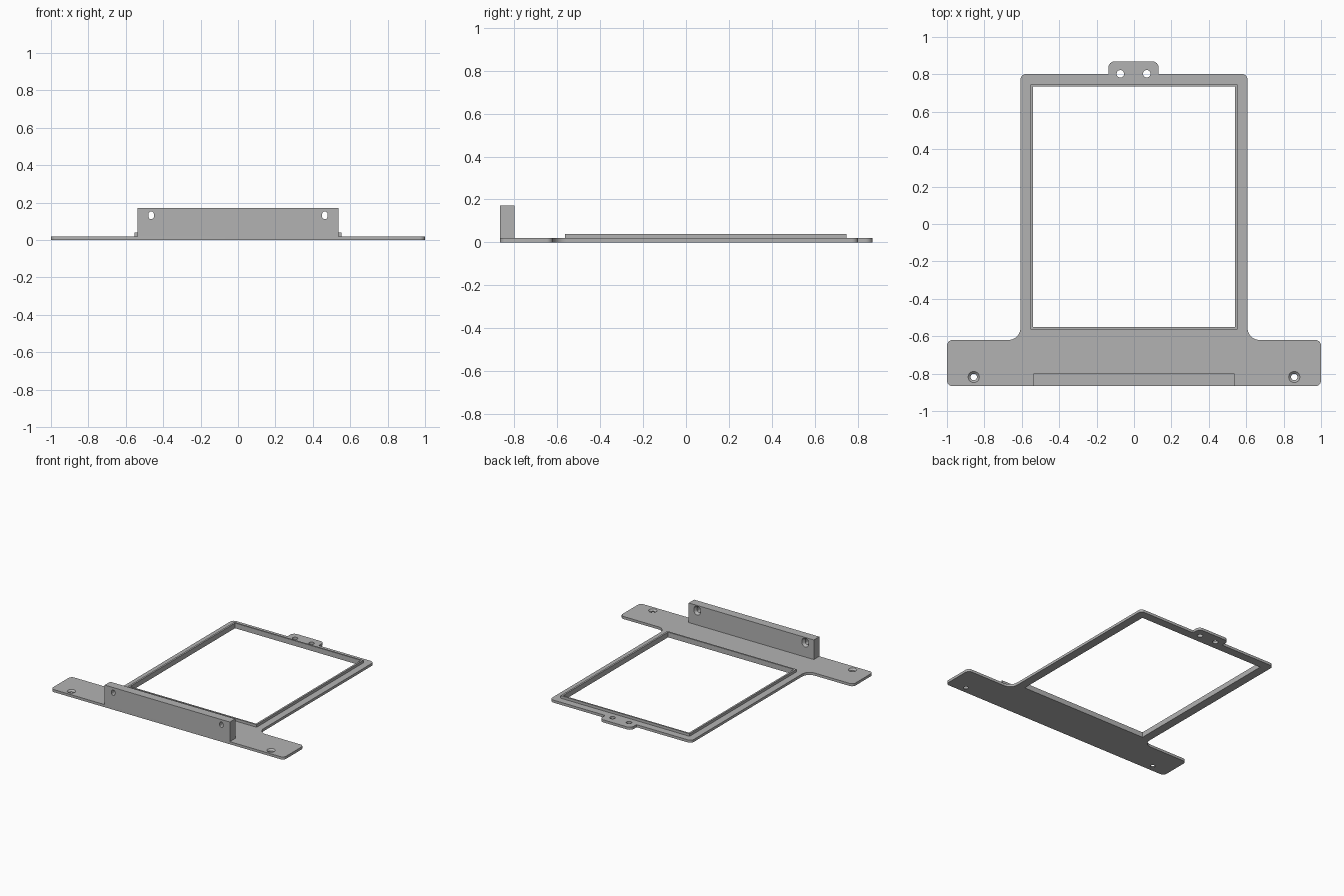
import bpy
import math
from mathutils import Matrix, Vector

cube = bpy.data.objects.get("Cube")
if cube:
    bpy.data.objects.remove(cube, do_unlink=True)

grey = bpy.data.materials.new("plain grey")
grey.use_nodes = True
grey.diffuse_color = (0.45, 0.45, 0.45, 1)
grey.node_tree.nodes["Principled BSDF"].inputs["Base Color"].default_value = grey.diffuse_color

THICK, RIM_TOP, WALL_TOP = 0.02, 0.04, 0.172
FRONT, WALL_BACK = -0.867, -0.80
STAND = Matrix.Rotation(math.pi / 2, 4, "X")


def rounded(corners, steps=8):
    """Outline from right-angled corners (x, y, radius)."""
    out = []
    for i, (x, y, r) in enumerate(corners):
        p = Vector((x, y))
        if r == 0:
            out.append(p)
            continue
        before = (Vector(corners[i - 1][:2]) - p).normalized()
        after = (Vector(corners[(i + 1) % len(corners)][:2]) - p).normalized()
        centre = p + (before + after) * r
        for k in range(steps + 1):
            a = math.pi / 2 * k / steps
            out.append(centre - after * r * math.cos(a) - before * r * math.sin(a))
    return out


def box(x0, x1, y0, y1, r=0):
    return rounded([(x0, y0, r), (x1, y0, r), (x1, y1, r), (x0, y1, r)])


def circle(x, y, r, n=32):
    return [Vector((x + r * math.cos(math.tau * k / n), y + r * math.sin(math.tau * k / n)))
            for k in range(n)]


def slot(x, y, half_w, half_h):
    return box(x - half_w, x + half_w, y - half_h, y + half_h, half_w * 0.99)


def loft(name, sections, matrix=None):
    """Closed solid through (outline, height) sections."""
    n = len(sections[0][0])
    verts = [(p.x, p.y, z) for outline, z in sections for p in outline]
    faces = [tuple(reversed(range(n))), tuple(range(len(verts) - n, len(verts)))]
    for s in range(len(sections) - 1):
        for i in range(n):
            j = (i + 1) % n
            faces.append((s * n + i, s * n + j, s * n + n + j, s * n + n + i))
    mesh = bpy.data.meshes.new(name)
    mesh.from_pydata(verts, [], faces)
    if matrix:
        mesh.transform(matrix)
    mesh.materials.append(grey)
    obj = bpy.data.objects.new(name, mesh)
    bpy.context.collection.objects.link(obj)
    return obj


def prism(name, outline, z0, z1, matrix=None):
    return loft(name, [(outline, z0), (outline, z1)], matrix)


def finish(obj, cutters):
    """Cut the holes, then smooth the round edges."""
    bpy.ops.object.select_all(action="DESELECT")
    obj.select_set(True)
    bpy.context.view_layer.objects.active = obj
    for cutter in cutters:
        mod = obj.modifiers.new("cut", "BOOLEAN")
        mod.operation, mod.solver, mod.object = "DIFFERENCE", "EXACT", cutter
        bpy.ops.object.modifier_apply(modifier=mod.name)
        bpy.data.objects.remove(cutter, do_unlink=True)
    bpy.ops.object.shade_smooth_by_angle(angle=math.radians(30))


def window():
    return prism("window_cutter", box(-0.54, 0.54, -0.551, 0.735), -0.1, 0.1)


# Base plate: front bar, frame and rear tab in one outline
plate = prism("base_plate", rounded([
    (-1, FRONT, 0.03), (1, FRONT, 0.03), (1, -0.62, 0.03), (0.607, -0.62, 0.065),
    (0.607, 0.802, 0.03), (0.132, 0.802, 0), (0.132, 0.87, 0.035),
    (-0.137, 0.87, 0.035), (-0.137, 0.802, 0), (-0.607, 0.802, 0.03),
    (-0.607, -0.62, 0.065), (-1, -0.62, 0.03)]), 0, THICK)
holes = [window()]
for x in (-0.073, 0.068):
    holes.append(prism("tab_hole_cutter", circle(x, 0.803, 0.02), -0.1, 0.1))
for x in (-0.857, 0.857):
    small, wide = circle(x, -0.818, 0.017), circle(x, -0.818, 0.03)
    holes.append(loft("screw_hole_cutter",
                      [(small, -0.1), (small, 0.008), (wide, THICK), (wide, 0.1)]))
finish(plate, holes)

# Raised lip around the window
rim = prism("window_rim", box(-0.554, 0.554, -0.563, 0.747), THICK, RIM_TOP)
finish(rim, [window()])

# Upright front wall with two slots, flared at the back
wall = prism("front_wall", box(-0.537, 0.537, THICK, WALL_TOP), -WALL_BACK, -FRONT, STAND)
slots = []
for x in (-0.464, 0.464):
    small, wide = slot(x, 0.132, 0.014, 0.021), slot(x, 0.132, 0.028, 0.035)
    slots.append(loft("slot_cutter", [(wide, 0.7), (wide, -WALL_BACK),
                                      (small, 0.82), (small, 1)], STAND))
finish(wall, slots)
